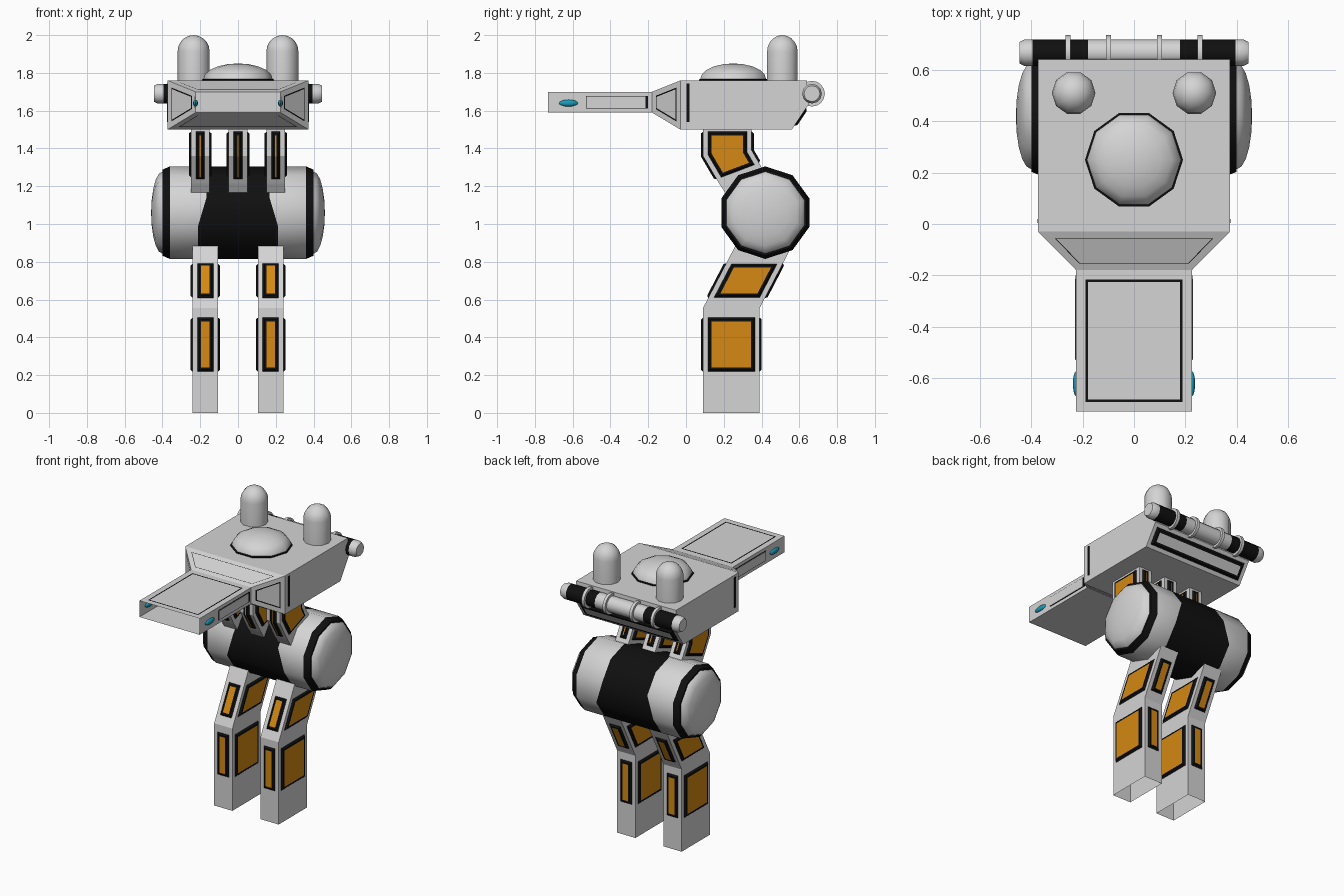
import bpy, bmesh, math
from mathutils import Matrix, Vector

if "Cube" in bpy.data.objects:
    bpy.data.objects.remove(bpy.data.objects["Cube"])


def mat(name, r, g, b):
    m = bpy.data.materials.new(name)
    m.diffuse_color = (r, g, b, 1)
    m.use_nodes = True
    m.node_tree.nodes["Principled BSDF"].inputs["Base Color"].default_value = m.diffuse_color
    return m


MATS = [mat("light grey", .66, .66, .66), mat("black", .005, .005, .005),
        mat("orange", .66, .25, .006), mat("eye blue", .01, .33, .48)]
GREY, BLACK, ORANGE, BLUE = range(4)


def finish(bm, name, smooth=False):
    me = bpy.data.meshes.new(name)
    bm.normal_update()
    bm.to_mesh(me)
    bm.free()
    for m in MATS:
        me.materials.append(m)
    ob = bpy.data.objects.new(name, me)
    bpy.context.collection.objects.link(ob)
    if smooth:
        bpy.ops.object.select_all(action='DESELECT')
        ob.select_set(True)
        bpy.context.view_layer.objects.active = ob
        bpy.ops.object.shade_smooth_by_angle(angle=math.radians(42))
    return ob


def lathe(prof, n, mats):
    """Revolve (radius, height) points about z, one material per segment."""
    bm = bmesh.new()
    rings = []
    for r, z in prof:
        if r < 1e-5:
            rings.append([bm.verts.new((0, 0, z))] * n)
        else:
            rings.append([bm.verts.new((r * math.cos(2 * math.pi * i / n),
                                        r * math.sin(2 * math.pi * i / n), z)) for i in range(n)])
    for k, m in enumerate(mats):
        a, b = rings[k], rings[k + 1]
        for i in range(n):
            j = (i + 1) % n
            vs = list(dict.fromkeys([a[i], a[j], b[j], b[i]]))
            bm.faces.new(vs).material_index = m
    bmesh.ops.recalc_face_normals(bm, faces=bm.faces)
    return bm


def cap(r, h, steps=5):
    """Elliptical dome points from the rim to the pole."""
    return [(r * math.cos(t * math.pi / 2 / steps), h * math.sin(t * math.pi / 2 / steps))
            for t in range(steps)] + [(0, h)]


def box(name, x0, x1, y0, y1, z0, z1, m=GREY):
    bm = bmesh.new()
    bmesh.ops.create_cube(bm, size=1, matrix=Matrix.Translation(
        ((x0 + x1) / 2, (y0 + y1) / 2, (z0 + z1) / 2)) @ Matrix.Diagonal((x1 - x0, y1 - y0, z1 - z0, 1)))
    for f in bm.faces:
        f.material_index = m
    return finish(bm, name)


def inset(bm, faces, thick, depth, m):
    res = bmesh.ops.inset_region(bm, faces=faces, thickness=thick, depth=depth,
                                 use_boundary=True, use_even_offset=True)
    for f in res["faces"]:
        f.material_index = m


def strut(name, cx, hw, rows, groups):
    """Box beam through (front y, z, back y, z) rows, raised panels on row groups."""
    bm = bmesh.new()
    rings = [[bm.verts.new(p) for p in ((cx - hw, fy, fz), (cx + hw, fy, fz),
                                        (cx + hw, by, bz), (cx - hw, by, bz))]
             for fy, fz, by, bz in rows]
    sides = [[bm.faces.new((a[i], a[(i + 1) % 4], b[(i + 1) % 4], b[i])) for i in range(4)]
             for a, b in zip(rings, rings[1:])]
    bm.normal_update()
    for g in groups:
        for s in range(4):
            fs = [sides[r][s] for r in g]
            inset(bm, fs, .026, 0, GREY)
            inset(bm, fs, .010, .011, BLACK)
            inset(bm, fs, .010, 0, BLACK)
            for f in fs:
                f.material_index = ORANGE
    return finish(bm, name)


# legs, open at the foot
leg_rows = []
for z in (0, .193, .53, .555, .585, .815, .91):
    d = max(0, z - .555) * .52
    leg_rows.append((.09 + d, z, .39 + d, z))
for side, cx in (("left", -.173), ("right", .173)):
    strut(side + "_leg", cx, .068, leg_rows, [[1], [4]])

# neck struts
neck_rows = [(.26, 1.09, .47, 1.18), (.175, 1.215, .40, 1.30),
             (.09, 1.36, .348, 1.39), (.09, 1.515, .348, 1.515)]
for name, cx in (("left", -.2), ("middle", 0), ("right", .2)):
    strut(name + "_neck_strut", cx, .049, neck_rows, [[1, 2]])

# barrel body with black belt and end rings
end = [(.245, .36), (.228, .40)] + [(r, .40 + h) for r, h in cap(.217, .06)]
prof = [(r, -x) for r, x in reversed(end)] + [(.245, -.2), (.245, .2)] + end
k = len(end)
seg = [GREY] * (len(prof) - 1)
for i in (k - 2, k - 3, k, k + 2, k + 3):
    seg[i] = BLACK
bm = lathe(prof, 10, seg)
bm.transform(Matrix.Translation((0, .42, 1.06)) @ Matrix.Rotation(math.pi / 2, 4, 'Y'))
for v in bm.verts:
    if abs(abs(v.co.x) - .2) < .01:
        v.co.x = math.copysign(.168 if v.co.z > 1.1 else .213, v.co.x)
finish(bm, "barrel_body", True)

# head: side profile, with a tapered front
bm = bmesh.new()
side_prof = [(-.03, 1.5), (.56, 1.5), (.65, 1.635), (.64, 1.76), (-.03, 1.76)]
L = [bm.verts.new((-.373, y, z)) for y, z in side_prof]
R = [bm.verts.new((.373, y, z)) for y, z in side_prof]
bm.faces.new(L)
bm.faces.new(R)
wraps = [bm.faces.new((L[i], L[i + 1], R[i + 1], R[i])) for i in range(4)]
nose = [bm.verts.new(p) for p in ((-.225, -.18, 1.59), (.225, -.18, 1.59),
                                  (.225, -.18, 1.70), (-.225, -.18, 1.70))]
base = [L[0], R[0], R[4], L[4]]
taper = [bm.faces.new((base[i], base[(i + 1) % 4], nose[(i + 1) % 4], nose[i])) for i in range(4)]
bm.faces.new(nose)
bmesh.ops.recalc_face_normals(bm, faces=bm.faces)
for i, f in enumerate(taper):
    inset(bm, [f], .028, 0, GREY)
    inset(bm, [f], .007 if i % 2 else .003, 0, BLACK)
inset(bm, [wraps[1]], .025, 0, GREY)
inset(bm, [wraps[1]], .012, .012, BLACK)
inset(bm, [wraps[1]], .014, 0, BLACK)
finish(bm, "head")

# flat muzzle with an open front
bm = bmesh.new()
bmesh.ops.create_cube(bm, size=1, matrix=Matrix.Translation((0, -.455, 1.645))
                      @ Matrix.Diagonal((.45, .55, .11, 1)))
bm.normal_update()
front = min(bm.faces, key=lambda f: f.calc_center_median().y)
top = max(bm.faces, key=lambda f: f.calc_center_median().z)
inset(bm, [top], .037, 0, GREY)
inset(bm, [top], .009, 0, BLACK)
bmesh.ops.delete(bm, geom=[front], context='FACES_ONLY')
finish(bm, "muzzle")

# side plates, strips and eyes
for name, s in (("left", -1), ("right", 1)):
    def plate(part, x, t, y0, y1, z0, z1, m):
        a, b = sorted((s * x, s * (x + t)))
        box(name + part, a, b, y0, y1, z0, z1, m)
    plate("_muzzle_plate_edge", .224, .004, -.53, -.20, 1.612, 1.678, BLACK)
    plate("_muzzle_plate", .224, .006, -.527, -.215, 1.615, 1.675, GREY)
    plate("_cheek_strip", .371, .005, .003, .019, 1.54, 1.745, BLACK)
    bm = bmesh.new()
    bmesh.ops.create_uvsphere(bm, u_segments=12, v_segments=8, radius=1, matrix=Matrix.Translation(
        (s * .225, -.622, 1.64)) @ Matrix.Diagonal((.013, .05, .018, 1)))
    for f in bm.faces:
        f.material_index = BLUE
    finish(bm, name + "_eye", True)
    # rounded ears
    bm = lathe([(.085, 1.75)] + [(r, 1.913 + h) for r, h in cap(.085, .087)], 10, [GREY] * 6)
    bm.transform(Matrix.Translation((s * .235, .51, 0)))
    finish(bm, name + "_ear", True)

# dome on the head with a thin black rim
bm = lathe([(.191, 1.755), (.191, 1.765), (.184, 1.768)]
           + [(r, 1.768 + h) for r, h in cap(.183, .082)], 10, [BLACK] * 3 + [GREY] * 5)
bm.transform(Matrix.Translation((0, .25, 0)))
finish(bm, "head_dome", True)

# tube across the back, held by four rings
to_back = Matrix.Translation((0, .667, 1.69)) @ Matrix.Rotation(math.pi / 2, 4, 'Y')
half = [(.052, .18), (.052, .38), (.052, .395), (.052, .425), (.042, .445), (0, .445)]
tube = [(r, -x) for r, x in reversed(half)] + half
cols = [GREY, GREY, GREY, BLACK, BLACK, GREY, BLACK, BLACK, GREY, GREY, GREY]
bm = lathe(tube, 12, cols)
bm.transform(to_back)
finish(bm, "back_tube", True)
for i, x in enumerate((-.257, -.1, .1, .257)):
    bm = lathe([(.05, -.01), (.068, -.01), (.068, .01), (.05, .01), (.05, -.01)], 16, [GREY] * 4)
    bm.transform(Matrix.Translation((x, 0, 0)) @ to_back)
    finish(bm, "tube_ring_%d" % (i + 1), True)
